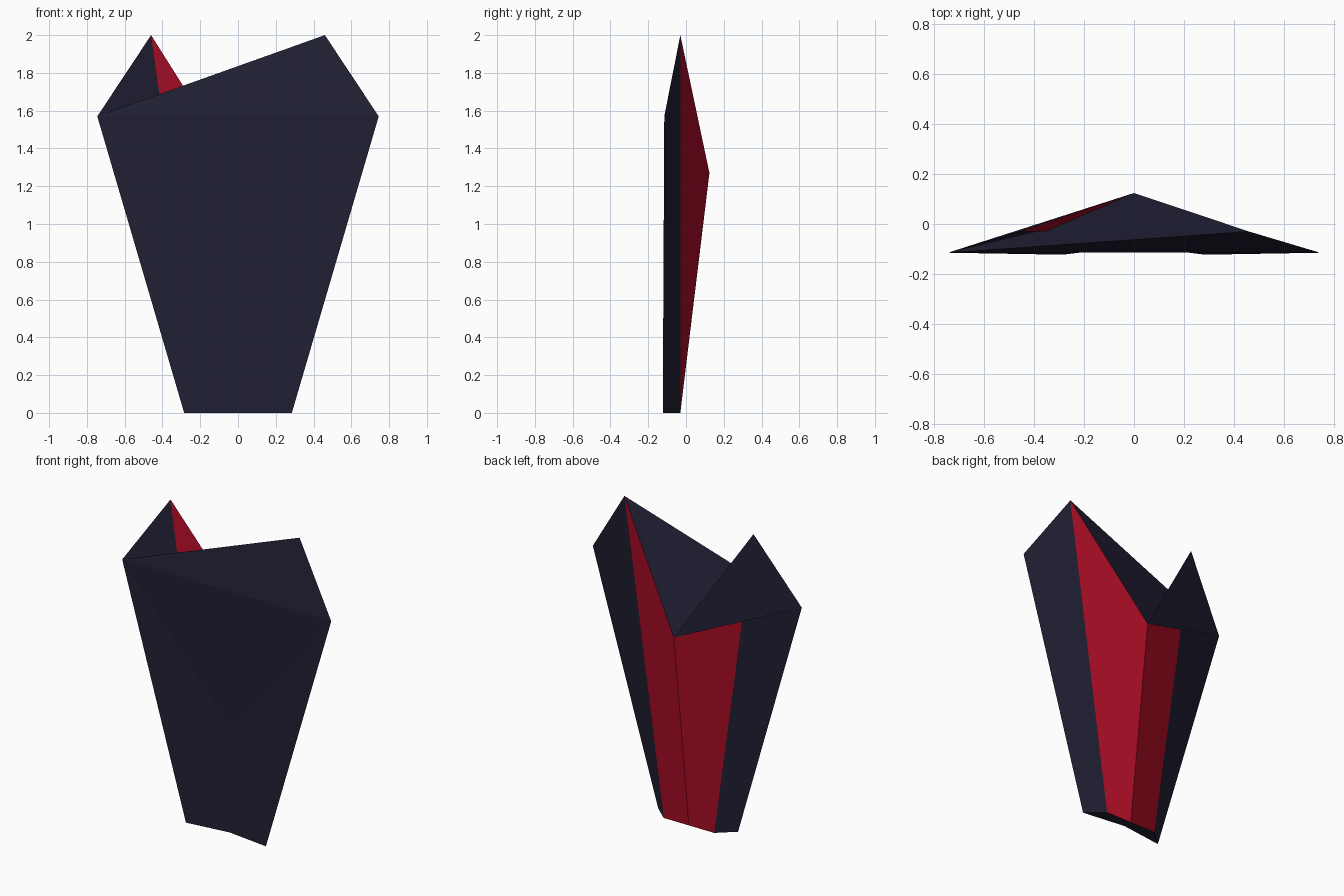
import bpy

if "Cube" in bpy.data.objects:
    bpy.data.objects.remove(bpy.data.objects["Cube"])

# Materials: dark outer cloth and red inset
def material(name, color):
    m = bpy.data.materials.new(name)
    m.diffuse_color = color
    m.use_nodes = True
    m.node_tree.nodes["Principled BSDF"].inputs["Base Color"].default_value = m.diffuse_color
    return m

dark = material("dark_cloth", (0.015, 0.014, 0.034, 1))
red = material("red_inset", (0.42, 0.004, 0.02, 1))

# Key points of the right half; the left half is mirrored in x
top_corner = (0.745, -0.115, 1.57)
peak = (0.46, -0.03, 2.0)
back_notch = (0, 0.124, 1.27)
front_notch = (0, -0.087, 0.68)
hem_front = (0, -0.087, 0)
hem_corner = (0.285, -0.123, 0)
hem_side = (0.18, -0.03, 0)
hem_back = (0, -0.03, 0)

def flip(p):
    return (-p[0], p[1], p[2])

faces = []

def add(points, slot=0):
    faces.append((points, slot))

def add_pair(points, slot=0):
    add(points, slot)
    add([flip(p) for p in reversed(points)], slot)

def add_fan(loop):
    for a, b in zip(loop[1:], loop[2:]):
        add([loop[0], a, b])

# Side, front and red back panels
add_pair([hem_corner, hem_side, peak, top_corner])
add_pair([hem_front, hem_corner, top_corner, front_notch])
add_pair([hem_side, hem_back, back_notch, peak], 1)

# Top cap fans out from the left corner, giving the lopsided fold
add_fan([flip(top_corner), front_notch, top_corner, peak, back_notch, flip(peak)])

# Bottom cap
add_fan([hem_front, flip(hem_corner), flip(hem_side), hem_back, hem_side, hem_corner])

# Join the panels into one mesh with shared corners
verts = sorted({p for pts, _ in faces for p in pts})
index = {p: i for i, p in enumerate(verts)}
mesh = bpy.data.meshes.new("folded_torso")
mesh.from_pydata(verts, [], [[index[p] for p in pts] for pts, _ in faces])
mesh.materials.append(dark)
mesh.materials.append(red)
for poly, (_, slot) in zip(mesh.polygons, faces):
    poly.material_index = slot
mesh.update()
bpy.context.collection.objects.link(bpy.data.objects.new("folded_torso", mesh))
